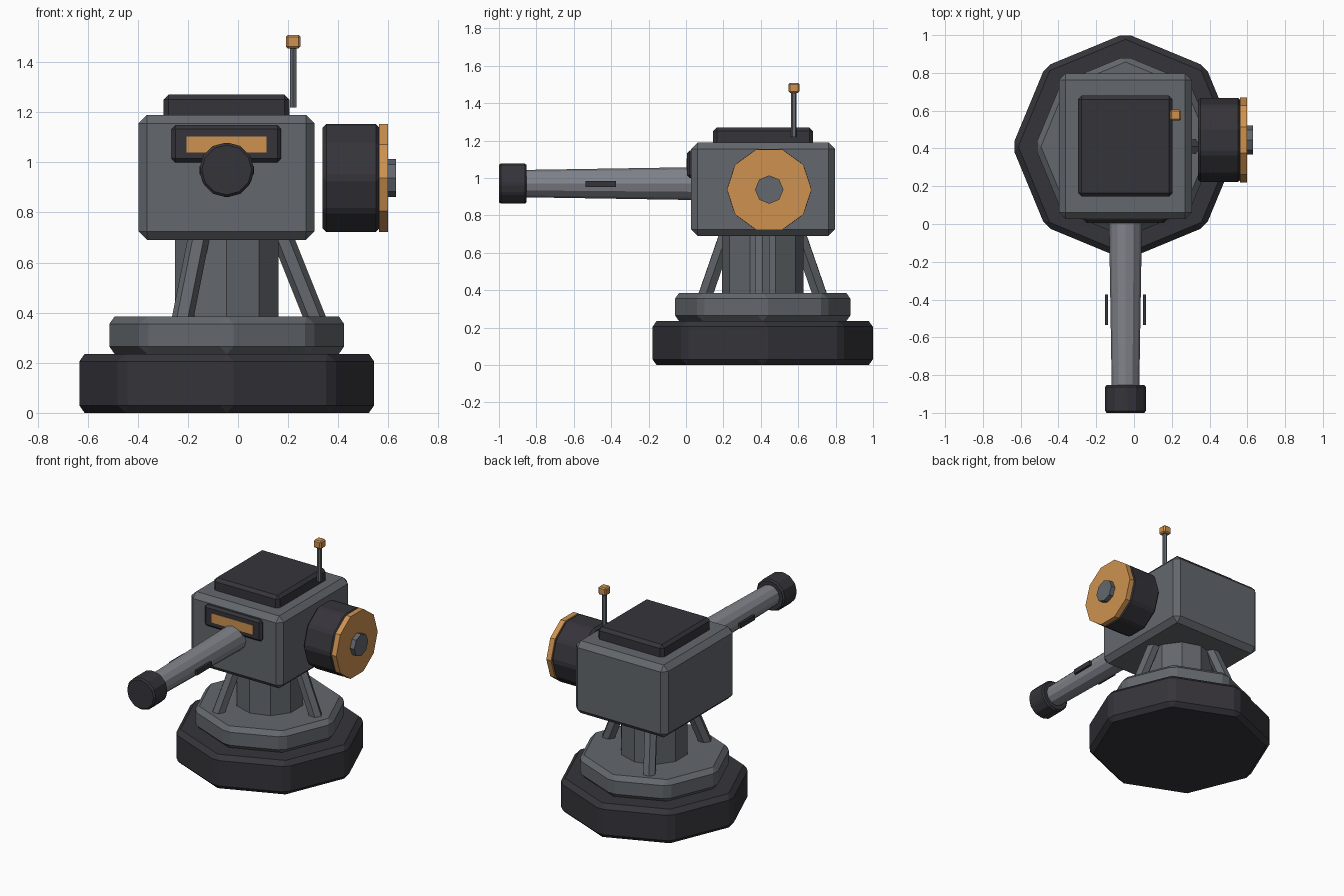
import bpy, bmesh
from math import radians, sin, cos
from mathutils import Vector, Matrix

if "Cube" in bpy.data.objects:
    bpy.data.objects.remove(bpy.data.objects["Cube"], do_unlink=True)


def material(name, rgb):
    m = bpy.data.materials.new(name)
    m.use_nodes = True
    m.diffuse_color = (*rgb, 1)
    m.node_tree.nodes["Principled BSDF"].inputs["Base Color"].default_value = (*rgb, 1)
    return m


DARK = material("dark metal", (0.036, 0.034, 0.042))
HULL = material("hull grey", (0.125, 0.137, 0.153))
STEEL = material("light steel", (0.22, 0.23, 0.26))
ORANGE = material("orange", (0.62, 0.29, 0.08))

CX, CY = -0.045, 0.41   # turret axis
GUN_Z = 0.97


def finish(name, bm, mat, bevel):
    mesh = bpy.data.meshes.new(name)
    bmesh.ops.recalc_face_normals(bm, faces=bm.faces)
    bm.to_mesh(mesh)
    bm.free()
    mesh.materials.append(mat)
    ob = bpy.data.objects.new(name, mesh)
    bpy.context.collection.objects.link(ob)
    if bevel:
        mod = ob.modifiers.new("bevel", 'BEVEL')
        mod.width = bevel
        mod.segments = 1
        mod.limit_method = 'ANGLE'
        mod.angle_limit = radians(30)
    return ob


def box(name, x, y, z, mat, bevel=0):
    """Box from its (low, high) extents on each axis."""
    bm = bmesh.new()
    bmesh.ops.create_cube(bm, size=1)
    for v in bm.verts:
        v.co = [lo + (c + 0.5) * (hi - lo) for c, (lo, hi) in zip(v.co, (x, y, z))]
    return finish(name, bm, mat, bevel)


def prism(name, start, end, r1, r2, sides, mat, bevel=0, spin=0):
    """Many-sided cylinder or cone between two points."""
    a, b = Vector(start), Vector(end)
    d = b - a
    turn = d.to_track_quat('Z', 'Y').to_matrix().to_4x4()
    bm = bmesh.new()
    bmesh.ops.create_cone(bm, cap_ends=True, segments=sides, radius1=r1, radius2=r2,
                          depth=d.length,
                          matrix=Matrix.Translation((a + b) / 2) @ turn @ Matrix.Rotation(spin, 4, 'Z'))
    return finish(name, bm, mat, bevel)


# Pedestal
prism("base", (CX, CY, 0), (CX, CY, 0.235), 0.6, 0.6, 8, DARK, 0.03)
prism("base_step", (CX, CY, 0.235), (CX, CY, 0.385), 0.48, 0.48, 8, HULL, 0.03)
prism("column", (CX, CY, 0.37), (CX, CY, 0.71), 0.218, 0.218, 10, HULL)
for i in range(3):
    a = radians(120 * i)
    foot = (CX + 0.355 * cos(a), CY + 0.355 * sin(a), 0.37)
    head = (CX + 0.215 * cos(a), CY + 0.215 * sin(a), 0.72)
    prism(f"strut_{i + 1}", foot, head, 0.043, 0.043, 6, HULL)

# Turret housing
box("housing", (-0.398, 0.306), (0.027, 0.797), (0.69, 1.19), HULL, 0.035)
box("roof_hatch", (-0.297, 0.205), (0.145, 0.68), (1.17, 1.27), DARK, 0.02)
box("sight_panel", (-0.265, 0.172), (0.005, 0.06), (1.0, 1.148), DARK, 0.015)
box("sight_window", (-0.206, 0.114), (0.003, 0.01), (1.04, 1.104), ORANGE)

# Gun
prism("barrel", (CX, 0.06, GUN_Z), (CX, -0.87, GUN_Z), 0.088, 0.073, 12, STEEL)
prism("muzzle", (CX, -0.852, GUN_Z), (CX, -1, GUN_Z), 0.11, 0.11, 12, DARK, 0.01)
for side, s in (("left", 1), ("right", -1)):
    x = CX + 0.101 * s
    box(f"barrel_vent_{side}", (x - 0.008, x + 0.008), (-0.536, -0.374), (0.952, 0.985), DARK)

# Side drum
DY, DZ = 0.445, 0.938
flat = radians(90)
prism("drum", (0.338, DY, DZ), (0.565, DY, DZ), 0.227, 0.227, 10, DARK, 0.015, flat)
prism("drum_cap", (0.562, DY, DZ), (0.598, DY, DZ), 0.226, 0.226, 10, ORANGE, 0, flat)
prism("drum_hub", (0.59, DY, DZ), (0.63, DY, DZ), 0.076, 0.076, 8, HULL)

# Antenna
prism("antenna_rod", (0.22, 0.577, 1.22), (0.22, 0.577, 1.47), 0.015, 0.015, 6, HULL)
box("antenna_tip", (0.191, 0.249), (0.548, 0.606), (1.455, 1.509), ORANGE, 0.008)
